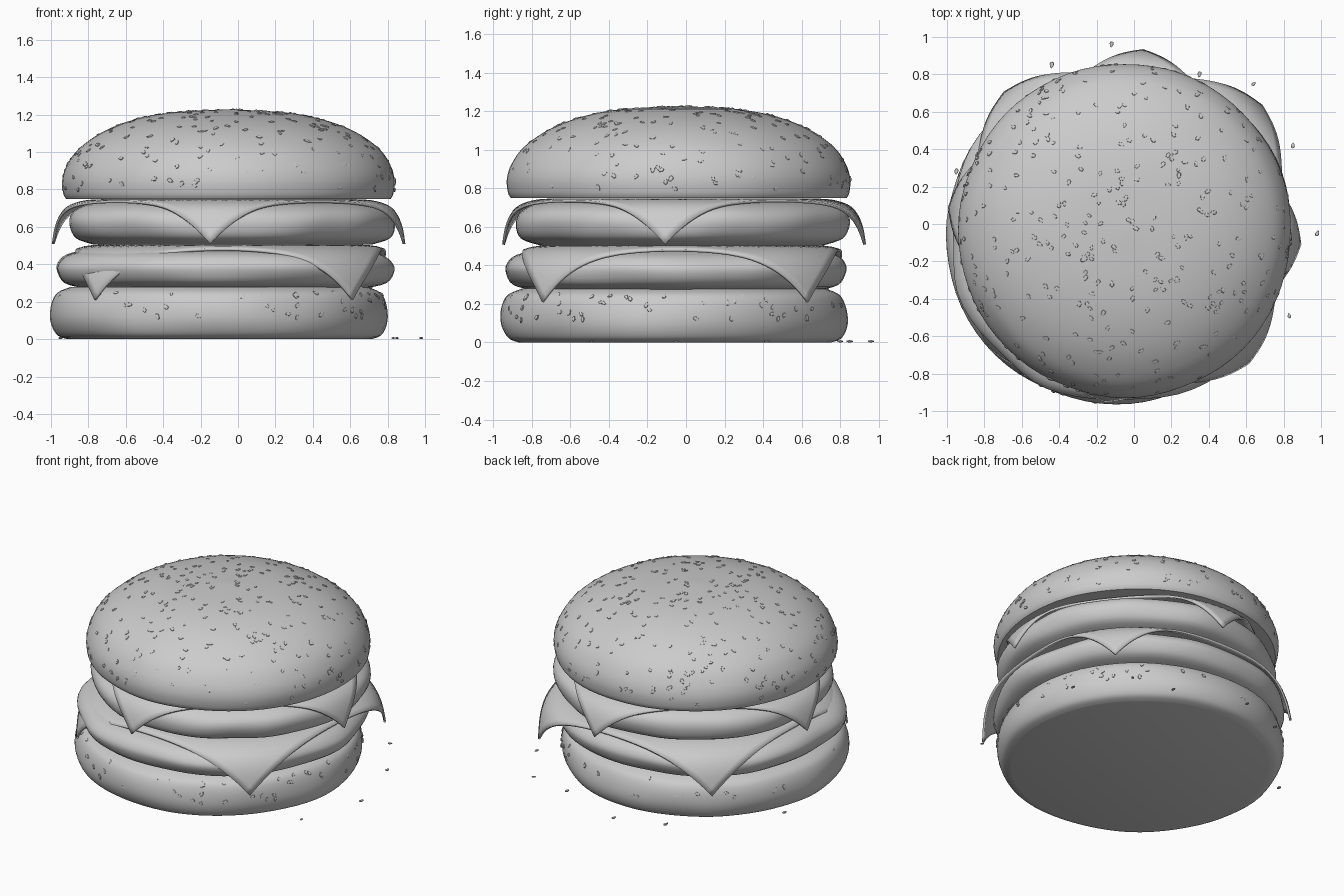
import bpy, bmesh, math, random
from mathutils import Vector, Matrix, noise

random.seed(4)
if "Cube" in bpy.data.objects:
    bpy.data.objects.remove(bpy.data.objects["Cube"], do_unlink=True)

grey = bpy.data.materials.new("plain grey")
grey.use_nodes = True
COLOUR = (0.6, 0.6, 0.6, 1)
grey.diffuse_color = COLOUR
grey.node_tree.nodes["Principled BSDF"].inputs["Base Color"].default_value = COLOUR


def finish(name, bm, angle=50):
    bmesh.ops.recalc_face_normals(bm, faces=bm.faces)
    mesh = bpy.data.meshes.new(name)
    bm.to_mesh(mesh)
    bm.free()
    mesh.materials.append(grey)
    obj = bpy.data.objects.new(name, mesh)
    bpy.context.collection.objects.link(obj)
    bpy.ops.object.select_all(action='DESELECT')
    obj.select_set(True)
    bpy.context.view_layer.objects.active = obj
    bpy.ops.object.shade_smooth_by_angle(angle=math.radians(angle))
    return obj


def smooth_curve(points, steps=4):
    """Catmull-Rom curve through (radius, height) points."""
    pts = [Vector(p) for p in points]
    pts = [pts[0]] + pts + [pts[-1]]
    out = []
    for a, b, c, d in zip(pts, pts[1:], pts[2:], pts[3:]):
        for i in range(steps):
            t = i / steps
            out.append(0.5 * (2 * b + (c - a) * t + (2 * a - 5 * b + 4 * c - d) * t**2
                              + (3 * b - a - 3 * c + d) * t**3))
    return out + [pts[-1]]


def lathe(name, profile, centre, wobble, seed, sides=72):
    """Round layer with a slightly uneven rim and flat caps."""
    bm = bmesh.new()
    rings = []
    for r, z in smooth_curve(profile):
        ring = []
        for i in range(sides):
            a = math.tau * i / sides
            d = Vector((math.cos(a), math.sin(a), 0))
            k = 1 + wobble * noise.noise(d * 2.5 + Vector((seed, 0, z * 4)))
            ring.append(bm.verts.new((centre[0] + d.x * r * k, centre[1] + d.y * r * k, z)))
        rings.append(ring)
    for low, high in zip(rings, rings[1:]):
        for i in range(sides):
            j = (i + 1) % sides
            bm.faces.new((low[i], low[j], high[j], high[i]))
    bm.faces.new(rings[0])
    bm.faces.new(rings[-1])
    return finish(name, bm)


def cheese(name, drape, centre, turn):
    """Square slice whose outer parts follow the drape curve downwards."""
    curve = smooth_curve(drape)
    lengths = [curve[0].x]
    for a, b in zip(curve, curve[1:]):
        lengths.append(lengths[-1] + (b - a).length)
    bm = bmesh.new()
    bmesh.ops.create_grid(bm, x_segments=40, y_segments=40, size=lengths[-1] / math.sqrt(2))
    for v in bm.verts:
        s = min(v.co.xy.length, lengths[-1])
        angle = math.atan2(v.co.y, v.co.x) + turn
        r, z = s, curve[0].y
        for i in range(len(curve) - 1):
            if s >= lengths[i]:
                t = min(1, (s - lengths[i]) / max(lengths[i + 1] - lengths[i], 1e-6))
                r, z = curve[i].lerp(curve[i + 1], t)
        v.co = (centre[0] + r * math.cos(angle), centre[1] + r * math.sin(angle), z)
    obj = finish(name, bm)
    solid = obj.modifiers.new("thickness", 'SOLIDIFY')
    solid.thickness = 0.014
    solid.offset = -1


def add_seed(bm, place, normal):
    """Small flattened teardrop lying on a surface."""
    turn = Vector(normal).to_track_quat('Z', 'Y').to_matrix().to_4x4()
    spin = Matrix.Rotation(random.uniform(0, math.tau), 4, 'Z')
    made = bmesh.ops.create_icosphere(bm, subdivisions=1, radius=1)["verts"]
    size = random.uniform(0.85, 1.15)
    for v in made:
        width = 0.011 * (1 - 0.45 * v.co.x)
        v.co = Vector((v.co.x * 0.018, v.co.y * width, v.co.z * 0.006)) * size
        v.co = Matrix.Translation(place) @ turn @ spin @ v.co


def scatter(name, profile, centre, count, low, high):
    """Seeds spread evenly over a lathed surface between two heights."""
    curve = smooth_curve(profile)
    bm = bmesh.new()
    pairs = [(a, b) for a, b in zip(curve, curve[1:]) if low <= a.y <= high]
    weights = [(b - a).length * (a.x + b.x) for a, b in pairs]
    for a, b in random.choices(pairs, weights, k=count):
        r, z = a.lerp(b, random.random())
        ang = random.uniform(0, math.tau)
        c, s = math.cos(ang), math.sin(ang)
        n = Vector((b.y - a.y, a.x - b.x)).normalized()
        place = Vector((centre[0] + r * c, centre[1] + r * s, z))
        add_seed(bm, place, (n.x * c, n.x * s, n.y))
    finish(name, bm, 30)


# Buns
bottom_profile = [(.81, 0), (.86, .02), (.89, .07), (.9, .13), (.89, .2), (.86, .25), (.79, .28)]
top_profile = [(.87, .75), (.885, .78), (.89, .85), (.865, .93), (.8, 1.02),
               (.67, 1.11), (.5, 1.175), (.3, 1.212), (.02, 1.228)]
bottom_centre, top_centre = (-.1, -.06), (-.05, -.035)
lathe("bottom_bun", bottom_profile, bottom_centre, .015, 1)
lathe("top_bun", top_profile, top_centre, .008, 2)

# Patties
lathe("lower_patty", [(.74, .27), (.86, .3), (.905, .37), (.89, .42), (.84, .455), (.74, .48)],
      (-.08, -.05), .035, 5)
lathe("upper_patty", [(.74, .505), (.84, .54), (.875, .61), (.86, .67), (.8, .71), (.72, .73)],
      (-.04, -.02), .03, 9)

# Cheese slices, turned so their corners alternate
cheese("lower_cheese", [(.7, .505), (.79, .495), (.89, .45), (.95, .36), (.98, .21)],
       (-.04, -.02), math.radians(-3))
cheese("upper_cheese", [(.68, .748), (.78, .74), (.87, .705), (.92, .63), (.95, .51)],
       (-.05, -.01), math.radians(39))

# Seeds on both buns
scatter("top_bun_seeds", top_profile, top_centre, 350, .79, 1.23)
scatter("bottom_bun_seeds", bottom_profile, bottom_centre, 80, .1, .25)

# Loose seeds on the table
bm = bmesh.new()
for x, y in [(-.12, .96), (-.44, .85), (.35, .8), (.64, .75), (.85, .42),
             (.98, -.05), (.83, -.49), (-.95, .28)]:
    add_seed(bm, Vector((x, y, .006)), (0, 0, 1))
finish("loose_seeds", bm, 30)
